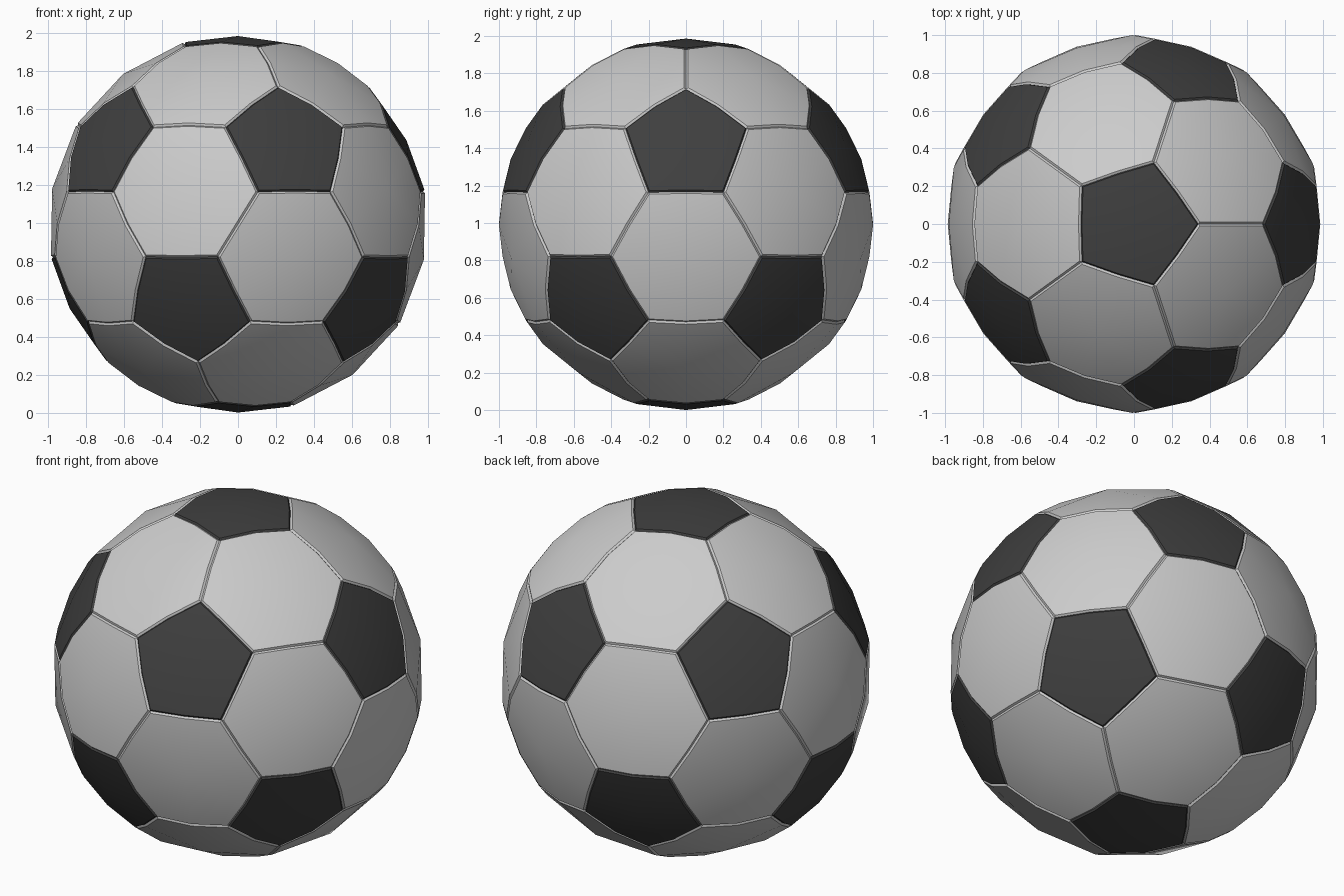
import bpy, bmesh, math
from itertools import combinations
from mathutils import Vector

if "Cube" in bpy.data.objects:
    bpy.data.objects.remove(bpy.data.objects["Cube"])

R, SEAM, CZ = 1.0, 0.992, 0.993

# Icosahedron directions: poles plus two staggered rings of five
ico = [Vector((0, 0, 1)), Vector((0, 0, -1))]
for k in range(5):
    for z, off in ((1, 0), (-1, 36)):
        a = math.radians(72 * k + off)
        ico.append(Vector((2 * math.cos(a), 2 * math.sin(a), z)) / math.sqrt(5))


def near(a, b):
    return 0.1 < (a - b).length < 1.2


def ordered(points, axis):
    u = axis.orthogonal().normalized()
    w = axis.cross(u)
    return sorted(points, key=lambda p: math.atan2(p.dot(w), p.dot(u)))


def panel(bm, corners, center_r):
    """Domed panel: fan of quads around a raised centre, with a thin seam rim."""
    axis = sum(corners, Vector()).normalized()
    c = ordered(corners, axis)
    ring = []
    for i, p in enumerate(c):
        q = c[(i + 1) % len(c)]
        ring += [p.normalized(), ((p + q) / 2).normalized()]
    up = Vector((0, 0, CZ))
    outer = [bm.verts.new(p * SEAM + up) for p in ring]
    inner = [bm.verts.new(p.lerp(axis, 0.03).normalized() * R + up) for p in ring]
    mid = bm.verts.new(axis * center_r + up)
    n = len(ring)
    for i in range(n):
        j = (i + 1) % n
        bm.faces.new((outer[i], outer[j], inner[j], inner[i]))
    for i in range(0, n, 2):
        bm.faces.new((mid, inner[i - 1], inner[i], inner[i + 1]))


def make(name, panels, center_r, color=None):
    bm = bmesh.new()
    for corners in panels:
        panel(bm, corners, center_r)
    bmesh.ops.remove_doubles(bm, verts=bm.verts, dist=0.0005)
    me = bpy.data.meshes.new(name)
    bm.to_mesh(me)
    bm.free()
    ob = bpy.data.objects.new(name, me)
    bpy.context.collection.objects.link(ob)
    if color:
        mat = bpy.data.materials.new(name + "_black")
        mat.diffuse_color = color
        mat.use_nodes = True
        mat.node_tree.nodes["Principled BSDF"].inputs["Base Color"].default_value = mat.diffuse_color
        me.materials.append(mat)
    bpy.ops.object.select_all(action='DESELECT')
    ob.select_set(True)
    bpy.context.view_layer.objects.active = ob
    bpy.ops.object.shade_smooth_by_angle(angle=math.radians(30))


# Black pentagons: one per icosahedron corner
pentagons = [[(2 * v + n) / 3 for n in ico if near(v, n)] for v in ico]
make("pentagon_panels", pentagons, 0.993, (0.05, 0.05, 0.05, 1))

# Light hexagons: one per icosahedron face
hexagons = [[(2 * p + q) / 3 for p in t for q in t if p is not q]
            for t in combinations(ico, 3)
            if all(near(p, q) for p, q in combinations(t, 2))]
make("hexagon_panels", hexagons, 0.998)
